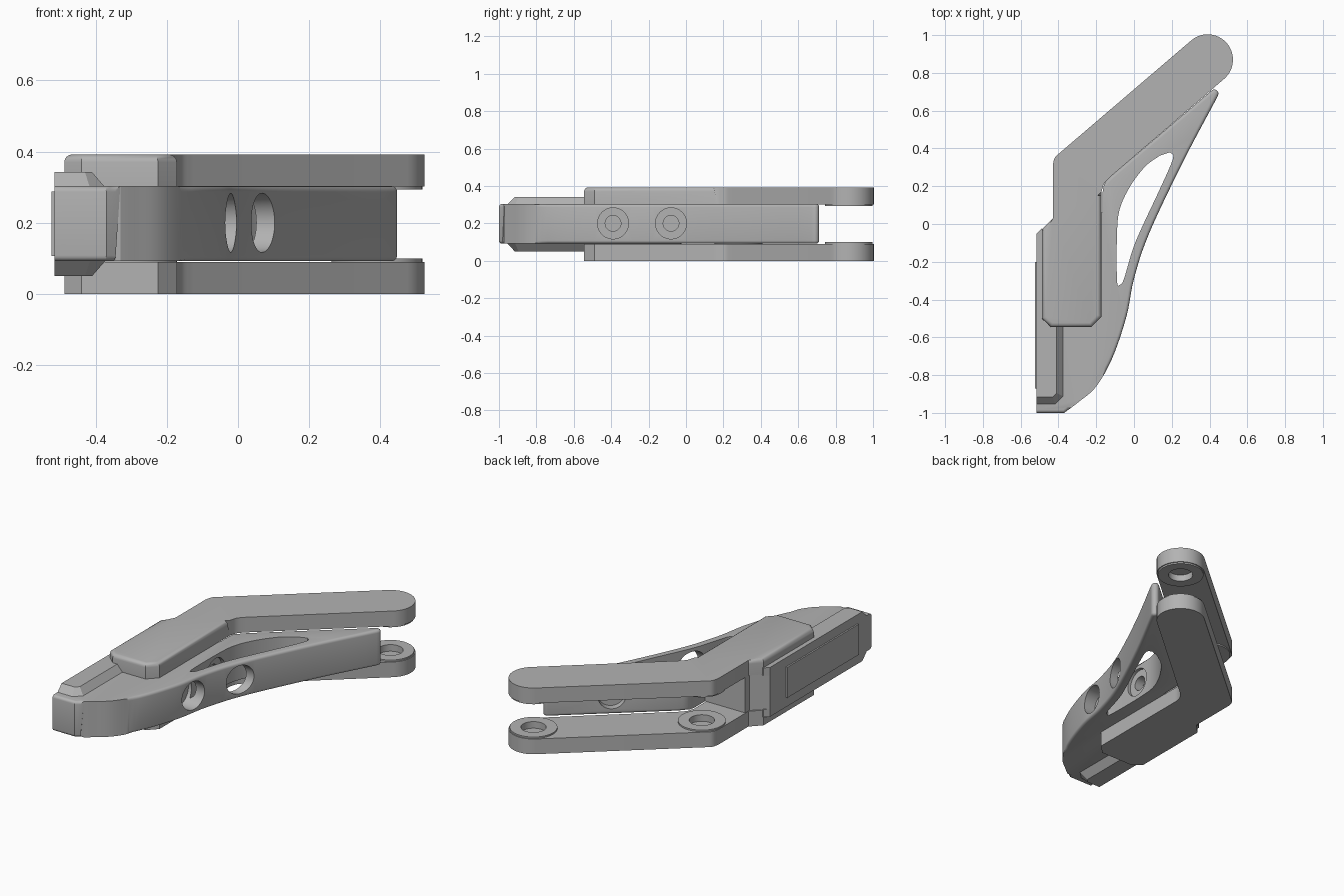
import bpy, bmesh, math
from mathutils import Vector, Matrix

if "Cube" in bpy.data.objects:
    bpy.data.objects.remove(bpy.data.objects["Cube"])

GREY = (0.45, 0.45, 0.45, 1)
mat = bpy.data.materials.new("plain grey")
mat.use_nodes = True
mat.diffuse_color = GREY
mat.node_tree.nodes["Principled BSDF"].inputs["Base Color"].default_value = GREY

MID = 0.196  # mirror height between the two side plates


def curve(pts, n=6):
    """Smooth open curve through the points (Catmull-Rom)."""
    p = [Vector(q) for q in pts]
    p = [2 * p[0] - p[1]] + p + [2 * p[-1] - p[-2]]
    out = []
    for a, b, c, d in zip(p, p[1:], p[2:], p[3:]):
        for i in range(n):
            t = i / n
            out.append(0.5 * (2 * b + (c - a) * t + (2 * a - 5 * b + 4 * c - d) * t ** 2
                              + (3 * b - a - 3 * c + d) * t ** 3))
    return [tuple(v) for v in out] + [tuple(pts[-1])]


def arc(cx, cy, r, a0, a1, n=16):
    angles = [math.radians(a0 + (a1 - a0) * i / n) for i in range(n + 1)]
    return [(cx + r * math.cos(a), cy + r * math.sin(a)) for a in angles]


def finish(name, bm):
    bmesh.ops.recalc_face_normals(bm, faces=bm.faces)
    mesh = bpy.data.meshes.new(name)
    bm.to_mesh(mesh)
    bm.free()
    mesh.materials.append(mat)
    ob = bpy.data.objects.new(name, mesh)
    bpy.context.collection.objects.link(ob)
    return ob


def loft(name, low, z0, high, z1, round_rim=None, width=0.02):
    """Solid between two outlines; round_rim picks the edges to fillet."""
    bm = bmesh.new()
    a = [bm.verts.new((x, y, z0)) for x, y in low]
    b = [bm.verts.new((x, y, z1)) for x, y in high]
    bm.faces.new(a)
    bm.faces.new(b)
    for i in range(len(a)):
        j = (i + 1) % len(a)
        bm.faces.new((a[i], a[j], b[j], b[i]))
    bmesh.ops.recalc_face_normals(bm, faces=bm.faces)
    if round_rim:
        rim = [e for e in bm.edges if abs(e.verts[0].co.z - e.verts[1].co.z) < 1e-5
               and round_rim((e.verts[0].co + e.verts[1].co) / 2)]
        bmesh.ops.bevel(bm, geom=rim, offset=width, segments=4, profile=0.5,
                        affect='EDGES', clamp_overlap=False)
    return finish(name, bm)


def cylinder(name, centre, axis, r, length):
    bm = bmesh.new()
    turn = Vector(axis).to_track_quat('Z', 'Y').to_matrix().to_4x4()
    bmesh.ops.create_cone(bm, cap_ends=True, segments=48, radius1=r, radius2=r, depth=length,
                          matrix=Matrix.Translation(centre) @ turn)
    return finish(name, bm)


def cut(ob, cutter):
    mod = ob.modifiers.new("cut", 'BOOLEAN')
    mod.operation = 'DIFFERENCE'
    mod.solver = 'EXACT'
    mod.object = cutter
    bpy.context.view_layer.objects.active = ob
    bpy.ops.object.modifier_apply(modifier=mod.name)
    bpy.data.objects.remove(cutter)


parts = []

# Central body: curved outer edge, slanted back wall, stepped hinge end
body_outline = [(-0.515, -1.0)]
body_outline += curve([(-0.37, -1.0), (-0.29, -0.94), (-0.2, -0.86), (-0.115, -0.71), (-0.04, -0.49),
                       (0.0, -0.29), (0.08, -0.05), (0.26, 0.33), (0.44, 0.67)])
body_outline += arc(0.425, 0.69, 0.022, -20, 130, 8)
body_outline += curve([(-0.12, 0.255), (-0.155, 0.215), (-0.168, 0.16)], 5)
body_outline += [(-0.168, 0.06), (-0.43, 0.06), (-0.43, 0.02), (-0.485, -0.025), (-0.515, -0.05)]
body = loft("central_body", body_outline, 0.092, body_outline, 0.303,
            lambda c: c.x > -0.16 or c.y < -0.98, 0.016)
parts.append(body)

# Triangular window through the body
window = curve([(0.19, 0.38), (0.206, 0.345), (0.137, 0.185), (0.05, 0.0), (-0.005, -0.13),
                (-0.053, -0.29), (-0.075, -0.322), (-0.09, -0.3), (-0.09, -0.05), (-0.075, 0.08),
                (-0.02, 0.2), (0.06, 0.305), (0.137, 0.362)], 5)
cut(body, loft("window_cutter", window, 0, window, 0.4))

# Counterbored screw holes in the curved side
for y in (-0.39, -0.08):
    cut(body, cylinder("bore_cutter", (0.045, y, 0.2), (1, 0, 0), 0.083, 0.31))
    cut(body, cylinder("screw_cutter", (-0.1, y, 0.2), (1, 0, 0), 0.042, 0.13))

# Shallow round recess in the slanted back wall
cut(body, cylinder("recess_cutter", (0.15, 0.48, 0.198), (-0.65, 0.76, 0), 0.075, 0.08))

# Side plates with an angled arm, one above and one below
ELBOW, END = (-0.3, 0.28), (0.39, 0.87)
plate_outline = [(-0.488, -0.5), (-0.44, -0.545), (-0.225, -0.545), (-0.172, -0.49), (-0.172, 0.15)]
plate_outline += curve([(-0.172, 0.17), (-0.158, 0.213), (-0.125, 0.25)], 4)
plate_outline += arc(*END, 0.134, -50, 130, 24)
plate_outline += curve([(-0.395, 0.375), (-0.42, 0.35), (-0.43, 0.31)], 4)
plate_outline += [(-0.43, 0.03), (-0.488, -0.03)]

for side, s in (("upper", 1), ("lower", -1)):
    inner, outer = MID + s * 0.106, MID + s * 0.196
    rim = (lambda c: c.z > 0.39 and c.y < 0.12 and c.x > -0.48 or
           c.z > 0.39 and c.y < -0.03) if s > 0 else None
    plate = loft(side + "_plate", plate_outline, inner, plate_outline, outer, rim, 0.022)
    parts.append(plate)
    # Raised pivot rings with blind holes on the inner face
    for label, (x, y) in (("elbow", ELBOW), ("end", END)):
        ring = cylinder(f"{side}_{label}_ring", (x, y, inner), (0, 0, 1), 0.128, 0.018)
        for ob in (ring, plate):
            cut(ob, cylinder("pivot_cutter", (x, y, inner), (0, 0, 1), 0.068, 0.06))
        parts.append(ring)
    # Chamfered rail along the straight edge
    foot = [(-0.515, -0.96), (-0.415, -0.96), (-0.37, -0.915), (-0.37, -0.03), (-0.49, -0.025), (-0.515, -0.05)]
    crest = [(-0.515, -0.915), (-0.43, -0.915), (-0.41, -0.895), (-0.41, -0.03), (-0.49, -0.025), (-0.515, -0.05)]
    parts.append(loft(side + "_rail", foot, MID + s * 0.1, crest, MID + s * 0.146))

# Thin raised panel on the straight side
panel = [(-0.524, -0.87), (-0.51, -0.87), (-0.51, -0.2), (-0.524, -0.2)]
parts.append(loft("side_panel", panel, 0.107, panel, 0.288))

# Smooth shading with sharp edges kept
bpy.ops.object.select_all(action='DESELECT')
for ob in parts:
    ob.select_set(True)
bpy.context.view_layer.objects.active = body
bpy.ops.object.shade_smooth_by_angle(angle=math.radians(30))
